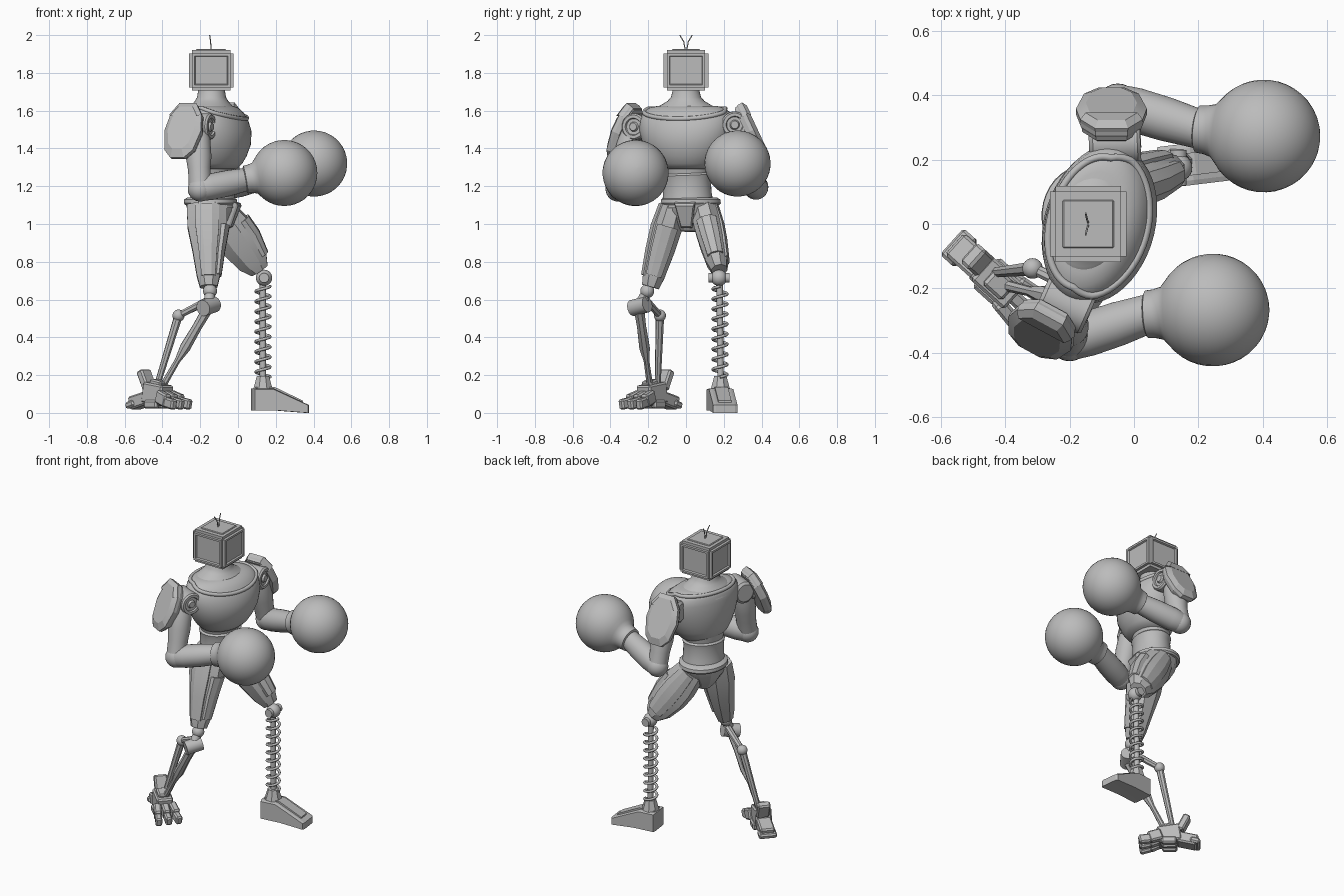
import bpy, bmesh
from math import sin, cos, pi, radians
from mathutils import Vector, Matrix

cube = bpy.data.objects.get("Cube")
if cube:
    bpy.data.objects.remove(cube)

GREY = (0.5, 0.5, 0.5, 1)
metal = bpy.data.materials.new("plain grey")
metal.use_nodes = True
metal.diffuse_color = GREY
metal.node_tree.nodes["Principled BSDF"].inputs["Base Color"].default_value = GREY


def finish(name, bm, angle=35):
    bmesh.ops.recalc_face_normals(bm, faces=bm.faces)
    mesh = bpy.data.meshes.new(name)
    bm.to_mesh(mesh)
    bm.free()
    mesh.materials.append(metal)
    mesh.shade_smooth()
    mesh.set_sharp_from_angle(angle=radians(angle))
    ob = bpy.data.objects.new(name, mesh)
    bpy.context.collection.objects.link(ob)
    return ob


def bridge(bm, rings):
    for a, b in zip(rings, rings[1:]):
        for i in range(len(a)):
            j = (i + 1) % len(a)
            bm.faces.new((a[i], a[j], b[j], b[i]))
    bm.faces.new(rings[0])
    bm.faces.new(rings[-1])


def tube(name, p0, p1, sections, n=24, ref=(1, 0, 0), angle=35):
    """Loft along p0-p1; sections are (distance, radius, side radius, offset)."""
    p0, axis = Vector(p0), (Vector(p1) - Vector(p0)).normalized()
    x = Vector(ref)
    x = (x - axis * x.dot(axis)).normalized()
    y = axis.cross(x)
    bm, rings = bmesh.new(), []
    for s in sections:
        rx = s[1]
        ry = s[2] if len(s) > 2 else rx
        off = s[3] if len(s) > 3 else 0
        rings.append([bm.verts.new(p0 + axis * s[0] + x * (off + rx * cos(t)) + y * ry * sin(t))
                      for t in ((i + 0.5) * 2 * pi / n for i in range(n))])
    bridge(bm, rings)
    return finish(name, bm, angle)


def rod(name, p0, p1, r0, r1, n=12):
    length = (Vector(p1) - Vector(p0)).length
    return tube(name, p0, p1, [(0, r0), (length, r1)], n, (0.6, 0.7, 0.2))


def ball(name, loc, r):
    bm = bmesh.new()
    bmesh.ops.create_uvsphere(bm, u_segments=24, v_segments=14, radius=r,
                              matrix=Matrix.Translation(loc))
    return finish(name, bm, 60)


def plate(name, outline, loc, normal, layers, up=(0, 0, 1)):
    """Extrude an outline along its normal; layers are (depth, scale)."""
    n = Vector(normal).normalized()
    u = Vector(up)
    u = (u - n * u.dot(n)).normalized()
    w = u.cross(n)
    bm = bmesh.new()
    bridge(bm, [[bm.verts.new(Vector(loc) + n * d + (w * a + u * b) * k) for a, b in outline]
                for d, k in layers])
    return finish(name, bm, 15)


def block(name, loc, size, yaw=0, pitch=0, bevel=0.01):
    bm = bmesh.new()
    m = (Matrix.Translation(loc) @ Matrix.Rotation(yaw, 4, 'Z') @ Matrix.Rotation(pitch, 4, 'Y')
         @ Matrix.Diagonal((*size, 1)))
    bmesh.ops.create_cube(bm, size=1, matrix=m)
    bmesh.ops.bevel(bm, geom=bm.edges[:], offset=bevel, segments=1, affect='EDGES')
    return finish(name, bm, 15)


def wire(name, points, radius, cyclic=False):
    cu = bpy.data.curves.new(name, 'CURVE')
    cu.dimensions = '3D'
    cu.bevel_depth, cu.bevel_resolution, cu.use_fill_caps = radius, 2, True
    sp = cu.splines.new('POLY')
    sp.points.add(len(points) - 1)
    for q, p in zip(sp.points, points):
        q.co = (*p, 1)
    sp.use_cyclic_u = cyclic
    cu.materials.append(metal)
    ob = bpy.data.objects.new(name, cu)
    bpy.context.collection.objects.link(ob)


# Head: chamfered box with recessed panels, and two feelers
bm = bmesh.new()
bmesh.ops.create_cube(bm, size=1, matrix=Matrix.Translation((-0.142, 0, 1.813))
                      @ Matrix.Diagonal((0.236, 0.236, 0.214, 1)))
bmesh.ops.bevel(bm, geom=bm.edges[:], offset=0.017, segments=2, affect='EDGES')
sides = [f for f in bm.faces if f.calc_area() > 0.02 and abs(f.normal.z) < 0.1]
bmesh.ops.inset_individual(bm, faces=sides, thickness=0.018, depth=0)
bmesh.ops.inset_individual(bm, faces=sides, thickness=0.006, depth=-0.01)
finish("head", bm, 30)
block("head_crown", (-0.142, 0, 1.92), (0.16, 0.15, 0.012), bevel=0.004)
for side in (-1, 1):
    wire("feeler", [(-0.142, side * 0.004, 1.92), (-0.145, side * 0.012, 1.965),
                    (-0.15, side * 0.033, 2.0)], 0.003)

# Torso, turned slightly towards its right
FACING = Vector((0.96, -0.28, 0))
SIDE = Vector((0.28, 0.96, 0))
CHEST = Vector((-0.115, 0, 1.29))
chest = [(0, 0.105, 0.14, 0), (0.03, 0.135, 0.17, 0), (0.07, 0.152, 0.2, 0.005),
         (0.13, 0.168, 0.23, 0.01), (0.2, 0.172, 0.25, 0.008), (0.26, 0.16, 0.252, 0),
         (0.3, 0.145, 0.238, -0.01), (0.325, 0.125, 0.205, -0.018), (0.335, 0.1, 0.16, -0.02)]
tube("chest", CHEST, CHEST + Vector((0, 0, 1)), chest, 48, FACING, 50)


def chest_point(t, s):
    for a, b in zip(chest, chest[1:]):
        if a[0] <= s <= b[0]:
            k = (s - a[0]) / (b[0] - a[0])
            rx, ry, off = (a[i] + (b[i] - a[i]) * k for i in (1, 2, 3))
            return CHEST + FACING * (off + rx * cos(t)) + SIDE * ry * sin(t) + Vector((0, 0, s))


wire("collar_rim", [chest_point(t, 0.322 - 0.055 * max(0, cos(t)))
                    for t in (i * pi / 32 for i in range(64))], 0.012, True)
tube("neck", (-0.14, 0, 1.57), (-0.14, 0, 1.8),
     [(0, 0.135, 0.19), (0.04, 0.122, 0.17), (0.06, 0.105, 0.135), (0.08, 0.088, 0.1),
      (0.1, 0.077, 0.08), (0.14, 0.07, 0.07)], 32, FACING, 60)
tube("abdomen", (-0.135, 0.01, 1.09), (-0.13, 0, 1.34),
     [(0, 0.125, 0.14), (0.07, 0.113, 0.13), (0.14, 0.11, 0.128), (0.17, 0.116, 0.135),
      (0.18, 0.105, 0.125), (0.24, 0.115, 0.14)], 36, FACING, 40)
tube("belt", (-0.145, 0.025, 1.1), (-0.145, 0.025, 1.2),
     [(0, 0.135, 0.152), (0.01, 0.142, 0.16), (0.03, 0.14, 0.157), (0.04, 0.125, 0.14)], 36)
tube("pelvis", (-0.14, 0.025, 1.11), (-0.13, 0.02, 0.9),
     [(0, 0.135, 0.15), (0.05, 0.125, 0.13), (0.1, 0.1, 0.085), (0.15, 0.06, 0.05)], 12, FACING, 20)
plate("crotch_guard", [(-0.055, 0.07), (-0.03, -0.07), (0.03, -0.07), (0.055, 0.07)],
      (-0.035, 0.0, 1.05), (1, -0.2, -0.4), [(-0.03, 1), (0.015, 1), (0.025, 0.85)])

# Arms: shoulder hub, shield, upper arm, forearm and round glove
SHIELD = [(-0.05, 0.155), (-0.095, 0.09), (-0.11, 0.0), (-0.085, -0.11), (-0.04, -0.155),
          (0.04, -0.155), (0.085, -0.11), (0.11, 0.0), (0.095, 0.09), (0.05, 0.155)]
CAP = [p for p in SHIELD if p[1] > 0.05]
arms = [("right", (-0.285, -0.215, 1.515), (0.9, -0.4, 0), (-0.285, -0.325, 1.485),
         (-0.45, -0.83, 0.42), (-0.215, -0.28, 1.5), (-0.2, -0.36, 1.185),
         (0.04, -0.28, 1.235), (0.245, -0.267, 1.27)),
        ("left", (-0.14, 0.25, 1.525), (1, 0.05, 0), (-0.07, 0.34, 1.49),
         (0, 0.9, 0.42), (-0.06, 0.29, 1.5), (-0.05, 0.37, 1.195),
         (0.2, 0.295, 1.27), (0.403, 0.273, 1.32))]
for side, hub, axis, pad, out, shoulder, elbow, wrist, fist in arms:
    tube(side + "_shoulder_hub", hub, Vector(hub) + Vector(axis),
         [(0, 0.055), (0.012, 0.07), (0.15, 0.07), (0.16, 0.062), (0.16, 0.046),
          (0.15, 0.042), (0.15, 0.026), (0.162, 0.02)], 28, (0, 0, 1))
    plate(side + "_shoulder_shield", SHIELD, pad, out,
          [(-0.025, 0.9), (0, 1), (0.02, 1), (0.04, 0.72)])
    plate(side + "_shield_cap", CAP, pad, out, [(-0.02, 0.95), (0.026, 1.02), (0.042, 0.85)])
    rod(side + "_shield_mount", shoulder, pad, 0.045, 0.045)
    length = (Vector(elbow) - Vector(shoulder)).length
    tube(side + "_upper_arm", shoulder, elbow,
         [(0, 0.056), (0.06, 0.066), (0.15, 0.068), (0.22, 0.06), (length, 0.06)], 24, angle=50)
    ball(side + "_elbow", elbow, 0.066)
    length = (Vector(wrist) - Vector(elbow)).length
    tube(side + "_forearm", elbow, wrist,
         [(-0.045, 0.045), (-0.02, 0.062), (0.06, 0.07), (0.16, 0.069), (length + 0.02, 0.06)],
         24, (0, 0, 1), 50)
    reach = (Vector(fist) - Vector(wrist)).length
    bulb = [(reach - 0.175 * cos(a), 0.175 * sin(a))
            for a in (radians(36 + 8.9 * i) for i in range(17))]
    tube(side + "_glove", wrist, fist,
         [(-0.005, 0.062), (0, 0.074), (0.025, 0.076), (0.05, 0.083)] + bulb, 40, (0, 0, 1), 50)

# Thighs: faceted shells with raised guards on the front and outer sides
thighs = [("right", (-0.165, -0.065, 1.1), (-0.155, -0.19, 0.66), -1,
           [(0, 0.115, 0.075), (0.12, 0.113, 0.085), (0.25, 0.088, 0.078),
            (0.39, 0.066, 0.063), (0.45, 0.05, 0.05)]),
          ("left", (-0.1, 0.1, 1.06), (0.125, 0.18, 0.74), 1,
           [(-0.03, 0.09, 0.075), (0.1, 0.115, 0.08), (0.2, 0.115, 0.075),
            (0.32, 0.09, 0.062), (0.38, 0.055, 0.045)])]
for side, hip, knee, out, shell in thighs:
    tube(side + "_thigh", hip, knee, shell, 8, angle=20)
    tube(side + "_front_guard", hip, knee,
         [(s, 0.35 * a, 0.72 * b, 0.72 * a) for s, a, b in shell[1:4]], 8, angle=20)
    tube(side + "_outer_guard", hip, knee,
         [(s + 0.01, 0.35 * b, 0.6 * a, 0.72 * b) for s, a, b in shell[:4]], 8, (0, out, 0), 20)
    ball(side + "_hip", hip, 0.07)

# Left lower leg: knee ball, coil spring over a rod, wedge foot
ball("left_knee", (0.138, 0.175, 0.715), 0.043)
rod("left_knee_cap", (0.138, 0.12, 0.715), (0.138, 0.23, 0.715), 0.026, 0.026, 20)
rod("spring_rod", (0.132, 0.178, 0.69), (0.132, 0.183, 0.18), 0.017, 0.017)
STEPS = 9 * 20
wire("leg_spring", [(0.132 + 0.038 * cos(i * pi / 10), 0.18 + 0.038 * sin(i * pi / 10),
                     0.19 + 0.48 * i / STEPS) for i in range(STEPS + 1)], 0.008)
tube("left_ankle", (0.132, 0.182, 0.11), (0.132, 0.182, 0.3),
     [(0, 0.06), (0.05, 0.045), (0.085, 0.035)], 8, angle=20)
foot_normal = (0.12, -0.99, 0)
plate("left_foot", [(-0.13, 0.012), (-0.13, 0.125), (-0.03, 0.125), (0.155, 0.04),
                    (0.155, 0), (0.0, 0.012)], (0.21, 0.19, 0), foot_normal,
      [(-0.065, 1), (-0.05, 1.04), (0.05, 1.04), (0.065, 1)])
plate("left_foot_ridge", [(-0.12, 0.1), (-0.12, 0.137), (-0.02, 0.137), (0.13, 0.065),
                          (0.13, 0.03)], (0.21, 0.19, 0), foot_normal, [(-0.035, 1), (0.035, 1)])

# Right lower leg: knee joint and two struts
KNEE, JOINT, BACK = (-0.148, -0.205, 0.645), (-0.155, -0.25, 0.56), (-0.315, -0.138, 0.515)
ball("right_knee", KNEE, 0.037)
rod("knee_link", KNEE, JOINT, 0.026, 0.03)
rod("shin_joint", (-0.185, -0.285, 0.555), (-0.125, -0.205, 0.575), 0.043, 0.043, 20)
rod("shin_crossbar", (-0.14, -0.22, 0.605), BACK, 0.022, 0.018, 8)
ball("rear_joint", BACK, 0.032)
rod("rear_strut", BACK, (-0.43, -0.15, 0.14), 0.023, 0.016, 8)
tube("front_strut", JOINT, (-0.4, -0.19, 0.14),
     [(0, 0.03), (0.12, 0.026), (0.25, 0.03), (0.33, 0.016), (0.48, 0.018)], 8, angle=20)

# Right foot: jointed foot with heel and toes, turned outwards
YAW = radians(-42)


def foot_part(name, u, v, z, size, pitch=0, turn=0):
    loc = Vector((-0.42, -0.185, z)) + Matrix.Rotation(YAW, 3, 'Z') @ Vector((u, v, 0))
    block(name, loc, size, YAW + turn, pitch, 0.009)


foot_part("foot_body", -0.01, 0, 0.1, (0.14, 0.1, 0.11), 0.15)
foot_part("foot_heel", -0.12, 0, 0.065, (0.12, 0.09, 0.07), -0.25)
foot_part("heel_spur", -0.165, 0, 0.045, (0.06, 0.11, 0.035), -0.3)
foot_part("heel_guard", -0.095, 0.01, 0.175, (0.045, 0.08, 0.11), -0.45)
foot_part("ankle_block", 0.0, 0, 0.15, (0.08, 0.07, 0.05), 0.2)
for k in (-1, 0, 1):
    foot_part("toe_base", 0.075, k * 0.05, 0.075, (0.085, 0.045, 0.07), 0.35, k * 0.15)
    foot_part("toe_tip", 0.135, k * 0.058, 0.05, (0.075, 0.04, 0.055), 0.2, k * 0.15)
    foot_part("sole_pad", -0.01, k * 0.045, 0.045, (0.09, 0.035, 0.045))
